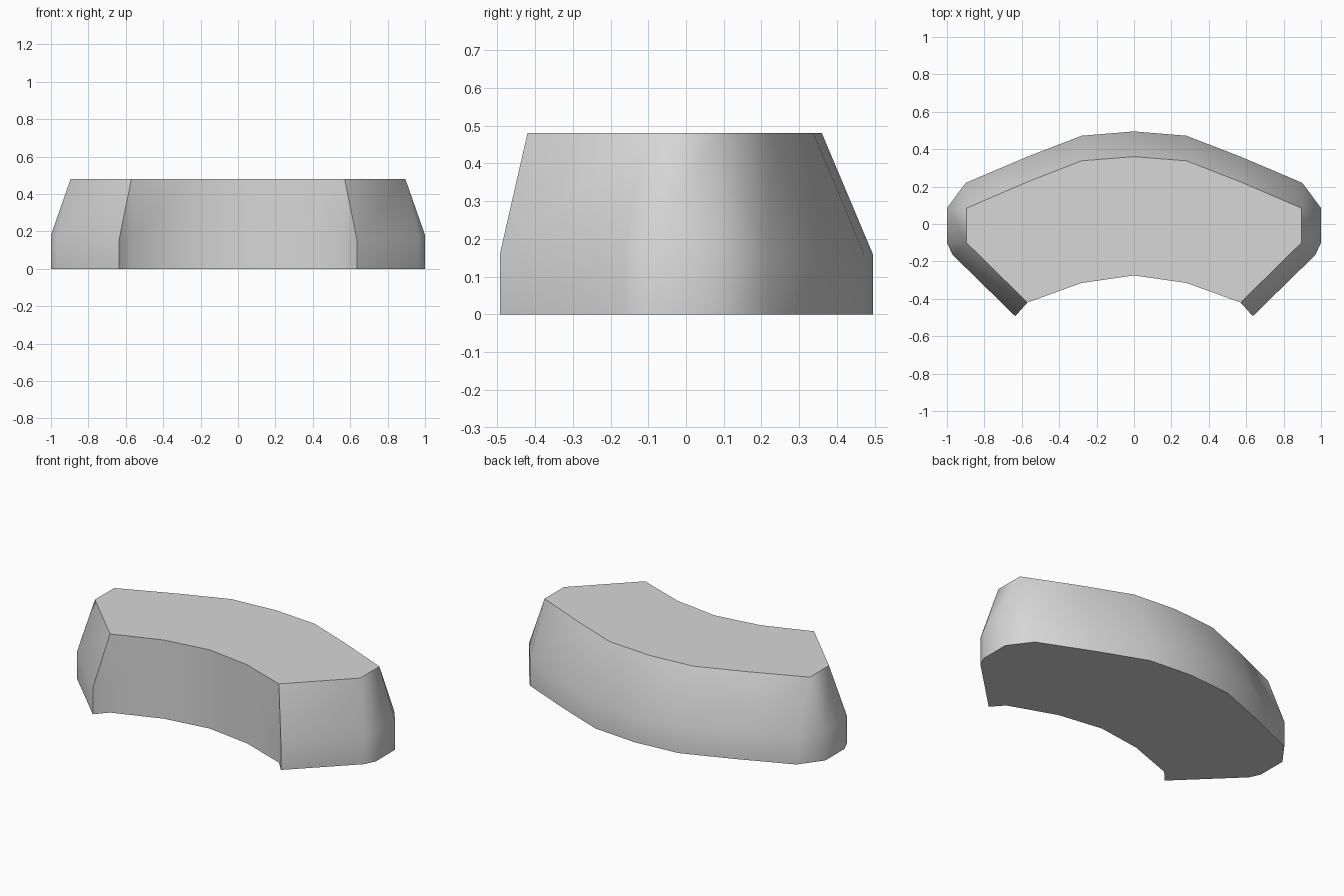
import bpy
import bmesh
import math

cube = bpy.data.objects.get("Cube")
if cube:
    bpy.data.objects.remove(cube, do_unlink=True)

# One flat grey for the whole block
grey = bpy.data.materials.new("light_grey")
grey.use_nodes = True
colour = (0.68, 0.68, 0.68, 1.0)
grey.diffuse_color = colour
grey.node_tree.nodes["Principled BSDF"].inputs["Base Color"].default_value = colour

# Half outline from inner middle to outer middle:
# (foot x, foot y, top x, top y, height where the taper starts)
inner = [(0, -.275), (.28, -.315), (.57, -.42)]
half = [(x, y, x, y, .16) for x, y in inner] + [
    (.635, -.493, .57, -.42, .16),
    (.97, -.165, .895, -.1, .17),
    (1, -.1, .895, -.1, .18),
    (1, .085, .895, .085, .18),
    (.9, .22, .895, .085, .16),
    (.57, .36, .57, .225, .16),
    (.28, .472, .28, .338, .16),
    (0, .495, 0, .36, .16),
]
# Mirror the half to close the loop
outline = half + [(-a, b, -c, d, e) for a, b, c, d, e in half[-2:0:-1]]
HEIGHT = .48

# Upright lower band, tapered upper band, flat caps
bm = bmesh.new()
foot = [bm.verts.new((p[0], p[1], 0)) for p in outline]
waist = [bm.verts.new((p[0], p[1], p[4])) for p in outline]
top = [bm.verts.new((p[2], p[3], HEIGHT)) for p in outline]
count = len(outline)
for low, high in ((foot, waist), (waist, top)):
    for i in range(count):
        j = (i + 1) % count
        bm.faces.new((low[i], low[j], high[j], high[i]))
bm.faces.new(foot[::-1])
bm.faces.new(top)
bmesh.ops.remove_doubles(bm, verts=bm.verts[:], dist=.001)
bmesh.ops.recalc_face_normals(bm, faces=bm.faces[:])

mesh = bpy.data.meshes.new("curved_block")
bm.to_mesh(mesh)
bm.free()
mesh.materials.append(grey)
block = bpy.data.objects.new("curved_block", mesh)
bpy.context.collection.objects.link(block)

# Smooth walls, sharp rims and ends
bpy.ops.object.select_all(action="DESELECT")
block.select_set(True)
bpy.context.view_layer.objects.active = block
bpy.ops.object.shade_smooth_by_angle(angle=math.radians(55))
